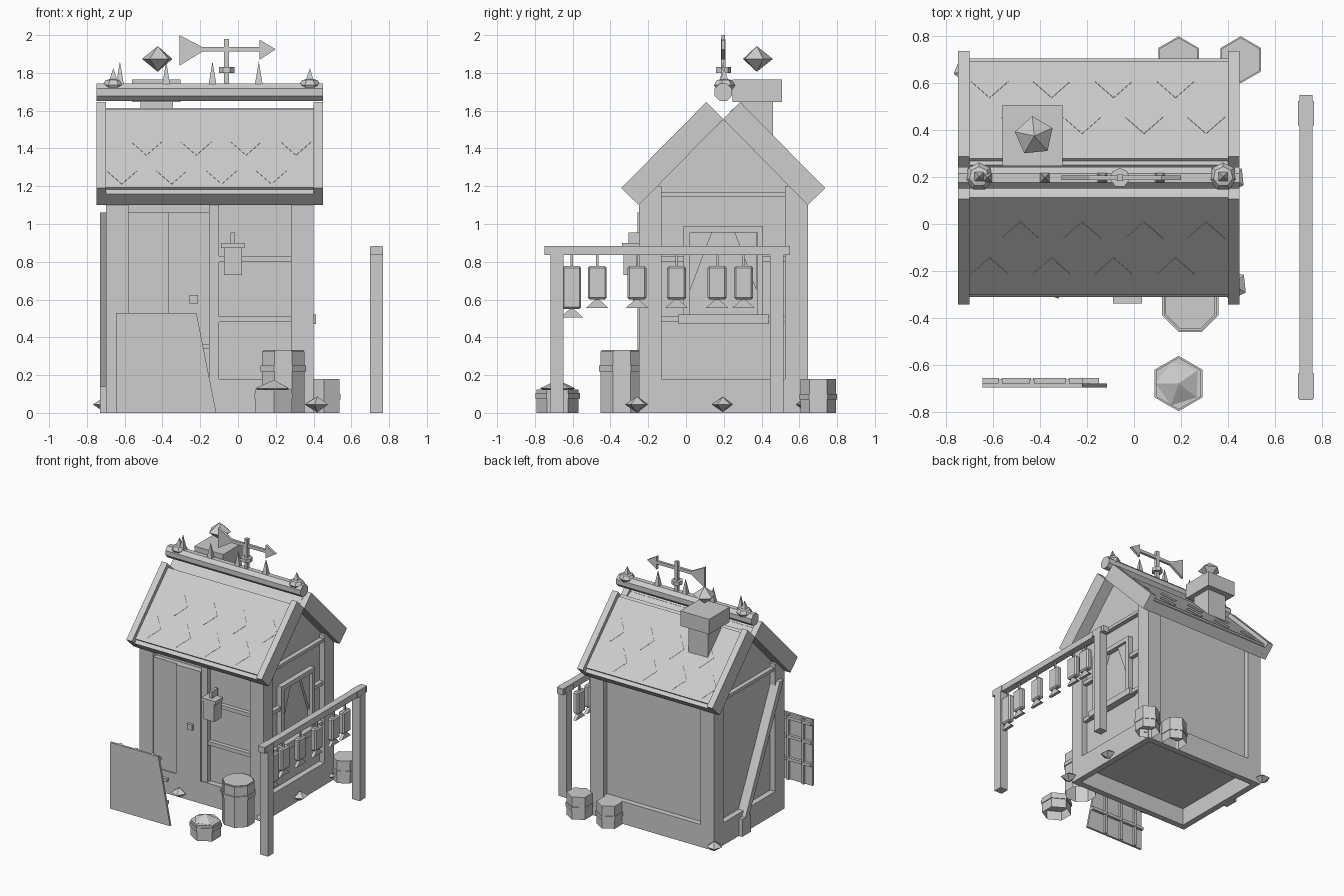
import bpy, bmesh, math
from mathutils import Matrix, Vector

cube = bpy.data.objects.get("Cube")
if cube:
    bpy.data.objects.remove(cube, do_unlink=True)

grey = bpy.data.materials.new("plain_grey")
grey.use_nodes = True
COLOR = (0.61, 0.61, 0.61, 1)
grey.diffuse_color = COLOR
grey.node_tree.nodes["Principled BSDF"].inputs["Base Color"].default_value = COLOR


def finish(name, bm):
    bmesh.ops.recalc_face_normals(bm, faces=bm.faces)
    mesh = bpy.data.meshes.new(name)
    bm.to_mesh(mesh)
    bm.free()
    mesh.materials.append(grey)
    obj = bpy.data.objects.new(name, mesh)
    bpy.context.collection.objects.link(obj)
    return obj


def box(name, x, y, z):
    bm = bmesh.new()
    bmesh.ops.create_cube(bm, size=1)
    for v in bm.verts:
        v.co = Vector([(a + b) / 2 + c * (b - a) for (a, b), c in zip((x, y, z), v.co)])
    return finish(name, bm)


def extrude(name, points, step):
    bm = bmesh.new()
    face = bm.faces.new([bm.verts.new(p) for p in points])
    out = bmesh.ops.extrude_face_region(bm, geom=[face])
    bmesh.ops.translate(bm, vec=step, verts=[v for v in out["geom"] if isinstance(v, bmesh.types.BMVert)])
    return finish(name, bm)


def prism_x(name, points, a, b):
    return extrude(name, [(a, y, z) for y, z in points], (b - a, 0, 0))


def prism_y(name, points, a, b):
    return extrude(name, [(x, a, z) for x, z in points], (0, b - a, 0))


def cone(name, x, y, z0, z1, r1, r2, sides, turn=0.0):
    bm = bmesh.new()
    m = Matrix.Translation((x, y, (z0 + z1) / 2)) @ Matrix.Rotation(turn, 4, "Z")
    bmesh.ops.create_cone(bm, cap_ends=True, segments=sides, radius1=r1, radius2=r2, depth=z1 - z0, matrix=m)
    return finish(name, bm)


def ball(name, loc, r, h, sides, rings, turn=0.0):
    bm = bmesh.new()
    m = Matrix.Translation(loc) @ Matrix.Rotation(turn, 4, "Z") @ Matrix.Diagonal((r, r, h, 1))
    bmesh.ops.create_uvsphere(bm, u_segments=sides, v_segments=rings, radius=1, matrix=m)
    return finish(name, bm)


MID = 0.197                              # y of the ridge
W, E, S, N = -0.70, 0.40, -0.25, 0.645   # outer wall faces
INSET = 0.045

# Walls with gables, recessed between the timbers
s, n = S + INSET, N - INSET
prism_x("walls", [(s, 0.14), (n, 0.14), (n, 1.15), (MID, 1.553), (s, 1.15)], W + INSET, E - INSET)
for x in ((W, W + 0.12), (E - 0.12, E)):
    for y in ((S, S + 0.12), (N - 0.12, N)):
        box("corner_post", x, y, (0.14, 1.2))

# Base frame, open underneath
for y in ((S, S + 0.05), (N - 0.05, N)):
    box("base_beam", (W, E), y, (0, 0.18))
for x in ((W, W + 0.05), (E - 0.05, E)):
    box("base_beam_side", x, (S + 0.05, N - 0.05), (0, 0.18))
for x in ((W + 0.01, W + 0.06), (E - 0.06, E - 0.01)):
    box("gable_beam", x, (S + 0.1, N - 0.1), (1.145, 1.17))

# Rails of the front and the window side
for z in ((0.48, 0.51), (0.80, 0.83)):
    box("front_rail", (-0.11, 0.29), (S + 0.012, S + 0.06), z)
    for y in ((-0.14, 0.0), (0.40, 0.53)):
        box("side_rail", (E - 0.06, E - 0.012), y, z)

# Door
box("door_jamb", (-0.15, -0.10), (S + 0.005, S + 0.06), (0.18, 1.12))
box("door_leaf_left", (-0.58, -0.37), (S + 0.008, S + 0.06), (0.18, 1.06))
box("door_leaf_right", (-0.37, -0.15), (S - 0.008, S + 0.06), (0.18, 1.06))
box("door_knob", (-0.257, -0.212), (S - 0.03, S), (0.58, 0.625))

# Window with curtains and sill
for y in ((-0.012, 0.02), (0.375, 0.407)):
    box("window_jamb", (E - 0.06, E - 0.004), y, (0.5, 0.99))
box("window_head", (E - 0.06, E - 0.004), (-0.012, 0.407), (0.955, 0.99))
box("window_sill", (E - 0.06, E + 0.012), (-0.04, 0.44), (0.47, 0.52))
for side in (-1, 1):
    prism_x("curtain", [(MID + side * 0.175, 0.955), (MID + side * 0.06, 0.955), (MID + side * 0.175, 0.65)],
            E - INSET, E - INSET + 0.02)

# Brace on the far side wall
prism_x("diagonal_brace", [(0.30, 0.12), (0.25, 0.12), (-0.195, 1.06), (-0.145, 1.06)], W - 0.03, W + 0.05)
box("brace_foot", (W - 0.03, W + 0.02), (0.22, 0.33), (0, 0.14))

# Roof slopes with a raised layer, bargeboards and thin diamond tiles
for side, top in ((-1, 0.077), (1, 0.055)):
    def across(pts):
        return [(MID + side * d, z) for d, z in pts]
    prism_x("roof_slope", across([(0.508, 1.16), (top, 1.668 - top), (0, 1.555), (0.447, 1.10)]), W, E)
    prism_x("roof_layer", across([(0.497, 1.193), (0.083, 1.607), (0.065, 1.589), (0.479, 1.175)]), W, E)
    for x0, x1 in ((W - 0.05, W), (E, E + 0.05)):
        prism_x("bargeboard", across([(0.54, 1.19), (0.09, 1.645), (0, 1.555), (0.447, 1.10)]), x0, x1)
    for d, start in ((0.257, -0.485), (0.41, -0.615)):
        for i in range(4):
            x, z = start + i * 0.264, 1.688 - d
            corners = [(x - 0.08, 0), (x, 0.07), (x + 0.08, 0), (x, -0.07)]
            extrude("diamond_tile", [(u, MID + side * (d + t - 0.002), z - t) for u, t in corners],
                    (0, side * 0.0035, 0.0035))

# Ridge log with spikes and end finials
ring = [(MID + 0.05 * math.cos(a), 1.697 + 0.05 * math.sin(a))
        for a in (math.pi / 8 + k * math.pi / 4 for k in range(8))]
prism_x("ridge_log", ring, W - 0.05, E + 0.05)
for i in range(4):
    cone("ridge_spike", -0.625 + 0.245 * i, MID, 1.735, 1.86, 0.03, 0, 4, math.pi / 4)
for x in (-0.66, 0.38):
    ball("finial_ball", (x, MID + 0.005, 1.735), 0.06, 0.037, 7, 4)
    cone("finial_tip", x, MID + 0.005, 1.755, 1.825, 0.032, 0, 4, math.pi / 4)

# Weathervane
VX = -0.06
box("vane_pole", (VX - 0.013, VX + 0.013), (MID - 0.013, MID + 0.013), (1.72, 1.98))
cone("vane_collar", VX, MID, 1.80, 1.83, 0.042, 0.042, 7)
box("vane_arm", (-0.2, 0.125), (MID - 0.01, MID + 0.01), (1.912, 1.937))
prism_y("vane_arrowhead", [(0.115, 1.87), (0.2, 1.925), (0.115, 1.975)], MID - 0.01, MID + 0.01)
prism_y("vane_tail", [(-0.31, 1.838), (-0.19, 1.912), (-0.19, 1.937), (-0.31, 2.0)], MID - 0.01, MID + 0.01)

# Chimney with a crystal above
box("chimney_shaft", (-0.515, -0.345), (0.29, 0.46), (1.3, 1.66))
box("chimney_cap", (-0.56, -0.305), (0.247, 0.507), (1.645, 1.765))
ball("chimney_crystal", (-0.425, 0.375, 1.874), 0.085, 0.068, 5, 2, 0.1)

# Stones around the base
for x, y, r in ((0.42, -0.26, 0.065), (0.415, 0.195, 0.06), (-0.71, 0.655, 0.06), (-0.34, -0.26, 0.06), (0.405, 0.61, 0.03)):
    ball("base_stone", (x, y, 0.045), r, 0.65 * r, 5, 2, x)


# Barrels with hoops, open underneath
def barrel(x, y, r, h, sides, hoop, turn=0.0):
    shell = bmesh.new()
    shell.from_mesh(cone("barrel", x, y, 0, h, r * 0.94, r * 0.94, sides, turn).data)
    body = bpy.context.collection.objects[-1]
    bottom = min(shell.faces, key=lambda f: f.calc_center_median().z)
    bmesh.ops.delete(shell, geom=[bottom], context="FACES_ONLY")
    shell.to_mesh(body.data)
    shell.free()
    cone("barrel_hoop", x, y, hoop, hoop + 0.03, r, r, sides, turn)


barrel(0.24, -0.34, 0.13, 0.325, 8, 0.22, math.pi / 8)
cone("barrel_lid", 0.24, -0.34, 0.315, 0.332, 0.115, 0.115, 8, math.pi / 8)
barrel(0.19, -0.68, 0.118, 0.125, 6, 0.075)
ball("small_barrel_lid", (0.19, -0.68, 0.13), 0.098, 0.045, 5, 2, 0.3)
for x in (0.19, 0.455):
    barrel(x, 0.70, 0.1, 0.18, 6, 0.07)

# Wall lantern
box("wall_lantern_body", (-0.075, 0.02), (-0.33, -0.24), (0.73, 0.88))
box("wall_lantern_cap", (-0.09, 0.035), (-0.338, -0.24), (0.872, 0.9))
box("wall_lantern_hook", (-0.04, -0.017), (-0.305, -0.23), (0.89, 0.955))

# Lantern rail
RX = 0.733
for y0, y1 in ((-0.718, -0.648), (0.445, 0.515)):
    box("rail_post", (RX - 0.035, RX + 0.035), (y0, y1), (0, 0.84))
    box("rail_joint", (RX - 0.034, RX + 0.034), (y0 - 0.025, y1 + 0.01), (0.836, 0.882))
box("hanging_rail", (RX - 0.027, RX + 0.027), (-0.75, 0.55), (0.835, 0.884))
for i, y in enumerate((-0.605, -0.47, -0.26, -0.05, 0.165, 0.305)):
    low = 0.55 if i == 0 else 0.6
    box("lantern_cord", (RX - 0.006, RX + 0.006), (y - 0.006, y + 0.006), (0.76, 0.84))
    body = box("lantern_body", (RX - 0.024, RX + 0.024), (y - 0.05, y + 0.05), (low, 0.777))
    bevel = body.modifiers.new("bevel", "BEVEL")
    bevel.width, bevel.segments = 0.01, 1
    prism_x("lantern_flare", [(y - 0.06, low - 0.045), (y + 0.06, low - 0.045), (y, low + 0.01)], RX - 0.012, RX + 0.012)

# Panel standing in front, with battens behind
prism_y("standing_panel", [(-0.645, 0), (-0.115, 0), (-0.22, 0.53), (-0.645, 0.53)], -0.697, -0.68)
for z in (0.17, 0.35, 0.5):
    for x0, x1 in ((-0.645, -0.575), (-0.565, -0.44), (-0.43, -0.29), (-0.28, -0.15)):
        box("panel_batten", (x0, min(x1, -0.22) if z > 0.4 else x1), (-0.682, -0.657), (z - 0.012, z + 0.012))
for x in (-0.57, -0.435, -0.285):
    box("panel_upright", (x - 0.01, x + 0.01), (-0.682, -0.662), (0, 0.528))
